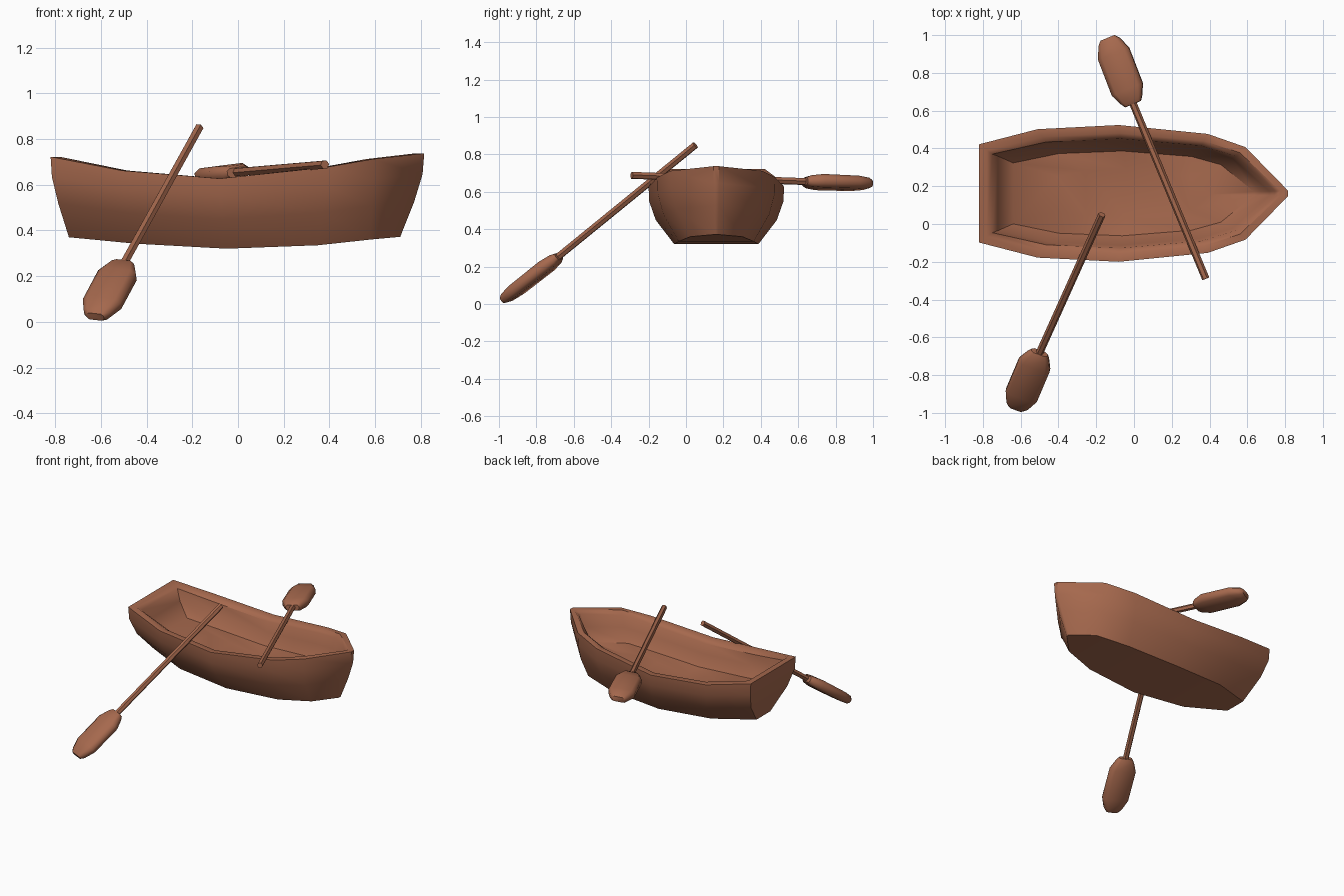
import bpy, bmesh, math
from mathutils import Vector

if "Cube" in bpy.data.objects:
    bpy.data.objects.remove(bpy.data.objects["Cube"])

wood = bpy.data.materials.new("brown_wood")
wood.diffuse_color = (0.38, 0.14, 0.075, 1)
wood.use_nodes = True
wood.node_tree.nodes["Principled BSDF"].inputs["Base Color"].default_value = wood.diffuse_color


def finish(name, bm, angle):
    bmesh.ops.recalc_face_normals(bm, faces=bm.faces)
    me = bpy.data.meshes.new(name)
    bm.to_mesh(me)
    bm.free()
    me.materials.append(wood)
    ob = bpy.data.objects.new(name, me)
    bpy.context.collection.objects.link(ob)
    bpy.ops.object.select_all(action='DESELECT')
    ob.select_set(True)
    bpy.context.view_layer.objects.active = ob
    bpy.ops.object.shade_smooth_by_angle(angle=math.radians(angle))
    return ob


def bridge(bm, rings):
    for a, b in zip(rings, rings[1:]):
        n = len(a)
        for i in range(n):
            j = (i + 1) % n
            bm.faces.new((a[i], a[j], b[j], b[i]))


# Hull stations: rim x, keel x, rim half width, keel half width, rim z, keel z
stations = [(-0.82, -0.74, 0.26, 0.08, 0.722, 0.37),
            (-0.51, -0.45, 0.34, 0.19, 0.662, 0.342),
            (-0.08, -0.05, 0.362, 0.225, 0.627, 0.32),
            (0.39, 0.35, 0.315, 0.20, 0.677, 0.335),
            (0.59, 0.58, 0.245, 0.14, 0.712, 0.36),
            (0.815, 0.71, 0.015, 0.01, 0.737, 0.372)]
# Outer levels: height, x and width fractions from keel to rim
outer = [(0, 0, 0), (0.42, 0.58, 0.72), (0.75, 0.93, 0.98), (1, 1, 1)]
# Inner levels: height fraction, x and width scale of the rim
inner = [(1, 0.95, 0.88), (0.93, 0.915, 0.8), (0.7, 0.88, 0.76),
         (0.45, 0.78, 0.62), (0.38, 0.5, 0.35)]
CY = 0.162


def hull_ring(bm, level, inside):
    t, fx, fy = level
    pts = []
    for xt, xb, ht, hb, zt, zb in stations:
        x = xt * fx if inside else xb + (xt - xb) * fx
        h = ht * fy if inside else hb + (ht - hb) * fy
        pts.append((x, h, zb + (zt - zb) * t))
    side = [bm.verts.new((x, CY + h, z)) for x, h, z in pts]
    return side + [bm.verts.new((x, CY - h, z)) for x, h, z in reversed(pts)]


bm = bmesh.new()
rings = [hull_ring(bm, l, False) for l in outer] + [hull_ring(bm, l, True) for l in inner]
bridge(bm, rings)
# Close the keel and the inside floor with cross strips
for r in (rings[0], rings[-1]):
    n = len(r)
    for i in range(n // 2 - 1):
        bm.faces.new((r[i], r[i + 1], r[n - 2 - i], r[n - 1 - i]))
finish("hull", bm, 42)


def oar(name, grip, neck, tip, across):
    grip, neck, tip = Vector(grip), Vector(neck), Vector(tip)
    d = (tip - grip).normalized()
    w = Vector(across)
    w = (w - d * w.dot(d)).normalized()
    n = d.cross(w)

    def tube(section, stops):
        bm = bmesh.new()
        rs = [[bm.verts.new(c + w * (u * a) + n * (v * b)) for u, v in section]
              for c, a, b in stops]
        bridge(bm, rs)
        bm.faces.new(rs[0])
        bm.faces.new(rs[-1])
        return bm

    # Six-sided shaft
    hexagon = [(math.cos(k * math.pi / 3), math.sin(k * math.pi / 3)) for k in range(6)]
    finish(name + "_shaft", tube(hexagon, [(grip, 0.02, 0.02),
                                           (neck.lerp(tip, 0.1), 0.02, 0.02)]), 40)
    # Chunky bevelled blade
    section = [(1, 0.45), (0.72, 1), (-0.72, 1), (-1, 0.45),
               (-1, -0.45), (-0.72, -1), (0.72, -1), (1, -0.45)]
    stops = [(0, 0.045, 0.02), (0.06, 0.06, 0.03), (0.22, 0.088, 0.036),
             (0.76, 0.088, 0.034), (0.94, 0.06, 0.028), (1, 0.04, 0.018)]
    finish(name + "_blade", tube(section, [(neck.lerp(tip, t), a, b) for t, a, b in stops]), 50)


oar("front_oar", (-0.17, 0.05, 0.85), (-0.50, -0.68, 0.255), (-0.625, -0.975, 0.022),
    (0.93, -0.33, -0.1))
oar("back_oar", (0.38, -0.29, 0.688), (-0.005, 0.635, 0.655), (-0.14, 0.985, 0.642),
    (0.92, 0.38, 0.12))
